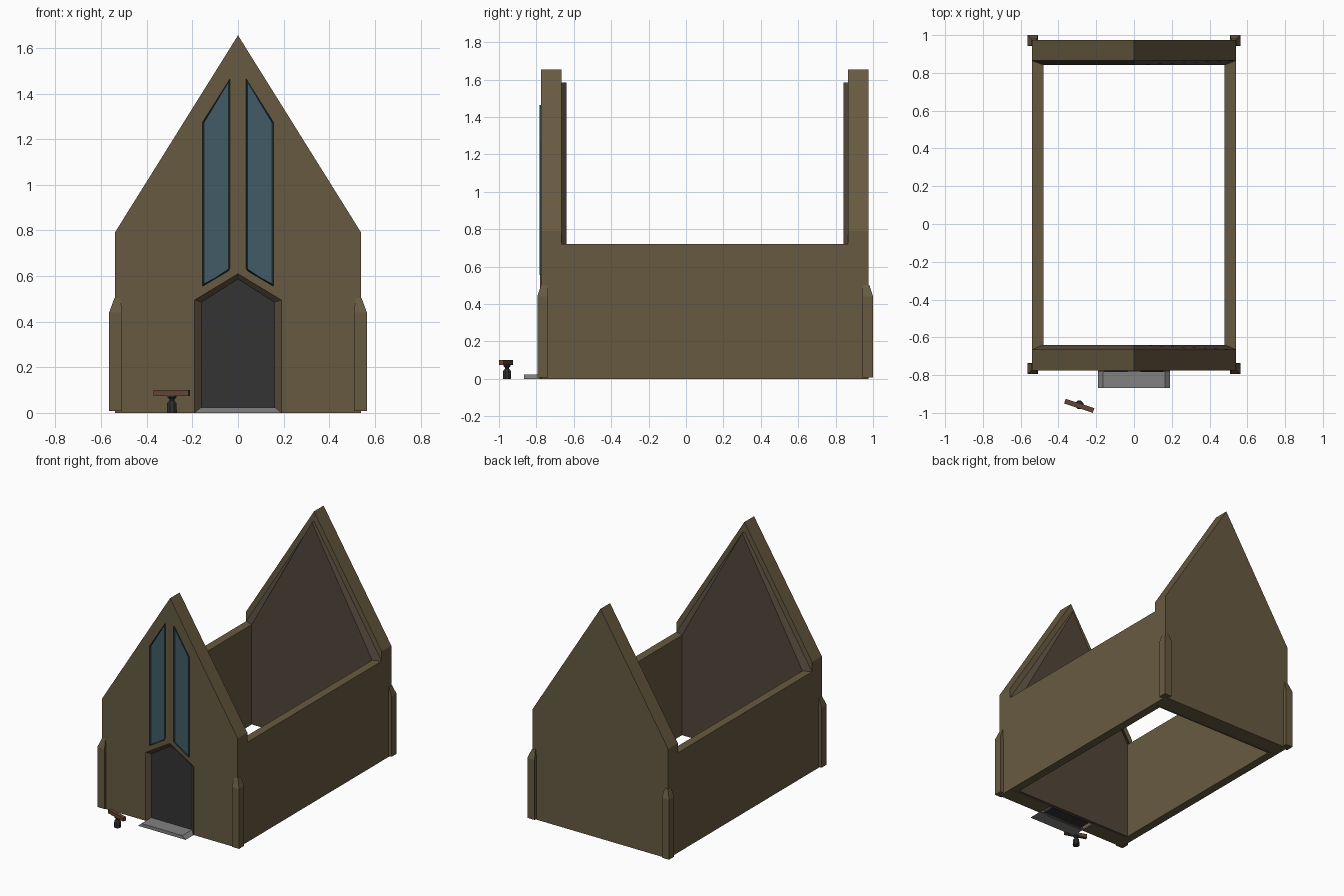
import bpy, bmesh
from math import sin, cos, pi, radians

if "Cube" in bpy.data.objects:
    bpy.data.objects.remove(bpy.data.objects["Cube"])

def material(name, rgb):
    m = bpy.data.materials.new(name)
    m.diffuse_color = (*rgb, 1)
    m.use_nodes = True
    m.node_tree.nodes["Principled BSDF"].inputs["Base Color"].default_value = m.diffuse_color
    return m

STONE = material("stone", (0.135, 0.102, 0.052))
LINING = material("dark_stone", (0.085, 0.062, 0.042))
TRIM = material("door_trim", (0.105, 0.075, 0.045))
DOOR = material("door", (0.033, 0.033, 0.033))
GLASS = material("glass", (0.052, 0.105, 0.13))
LEAD = material("window_frame", (0.02, 0.045, 0.055))
STEP = material("step_stone", (0.22, 0.22, 0.22))
WOOD = material("wood", (0.12, 0.06, 0.035))
IRON = material("iron", (0.03, 0.03, 0.03))

def loft(name, rings, mat, caps=True):
    """Join matching rings of points into a flat-faced skin."""
    bm = bmesh.new()
    loops = [[bm.verts.new(p) for p in ring] for ring in rings]
    n = len(loops[0])
    for a, b in zip(loops, loops[1:]):
        for i in range(n):
            j = (i + 1) % n
            bm.faces.new((a[i], a[j], b[j], b[i]))
    if caps:
        bm.faces.new(loops[0][::-1])
        bm.faces.new(loops[-1])
    bmesh.ops.recalc_face_normals(bm, faces=bm.faces)
    me = bpy.data.meshes.new(name)
    bm.to_mesh(me)
    bm.free()
    me.materials.append(mat)
    ob = bpy.data.objects.new(name, me)
    bpy.context.collection.objects.link(ob)
    return ob

def at_y(outline, y):
    return [(x, y, z) for x, z in outline]

def rect(x0, x1, y0, y1, z):
    return [(x0, y0, z), (x1, y0, z), (x1, y1, z), (x0, y1, z)]

def house(w, eave, apex):
    return [(-w, 0), (w, 0), (w, eave), (0, apex), (-w, eave)]

# Gable walls; the front one has a pointed doorway notch
doorway = [(-.19, 0), (-.19, .495), (0, .61), (.19, .495), (.19, 0)]
front = [(-.54, 0)] + doorway + [(.54, 0), (.54, .79), (0, 1.655), (-.54, .79)]
loft("front_gable", [at_y(front, -.775), at_y(front, -.665)], STONE)
back = house(.54, .79, 1.655)
loft("back_gable", [at_y(back, .865), at_y(back, .975)], STONE)

# Stepped linings inside both gables
wide, narrow = house(.54, .72, 1.585), house(.48, .72, 1.585)
for name, y0, y1 in (("front_lining", -.665, -.64), ("back_lining", .865, .842)):
    loft(name, [at_y(wide, y0), at_y(narrow, y1)], LINING)

# Side walls and corner buttresses with sloped caps
for s, side in ((-1, "left"), (1, "right")):
    loft(side + "_wall", [rect(s * .48, s * .54, -.665, .865, z) for z in (0, .72)], STONE)
    for end, out, top, inn, inn2 in (("front", -.795, -.775, -.737, -.74),
                                     ("back", 1.0, .98, .942, .945)):
        low = [rect(s * .508, s * .565, out, inn, z) for z in (.008, .44)]
        cap = rect(s * .515, s * .542, top, inn2, .503)
        loft(f"{end}_{side}_buttress", low + [cap], STONE)

# Door with bevelled surround
opening = [(-.16, 0), (-.16, .485), (0, .587), (.16, .485), (.16, 0)]
loft("door_surround", [at_y(doorway, -.765), at_y(doorway, -.78), at_y(opening, -.755)],
     TRIM, caps=False)
loft("door", [at_y(opening, -.755), at_y(opening, -.67)], DOOR)

# Doorstep with sloping ends
loft("doorstep", [rect(-.19, .19, -.867, -.757, 0), rect(-.163, .163, -.867, -.757, .024)], STEP)

# Pair of tall slanted windows: thin frame around a recessed pane
outer = [(.035, .635), (.155, .555), (.155, 1.275), (.035, 1.465)]
inner = [(.042, .622), (.149, .566), (.149, 1.272), (.042, 1.45)]
for s, side in ((-1, "left"), (1, "right")):
    o, i = ([(s * x, z) for x, z in pts] for pts in (outer, inner))
    loft(side + "_window_frame", [at_y(o, -.77), at_y(o, -.784), at_y(i, -.778)], LEAD, caps=False)
    loft(side + "_window_pane", [at_y(i, -.778), at_y(i, -.772)], GLASS)

# Small waisted post carrying a turned wooden bar
profile = [(.024, 0), (.022, .042), (.012, .055), (.012, .06), (.021, .068), (.021, .076)]
loft("post", [[(-.29 + r * cos(2 * pi * k / 8 + pi / 8), -.957 + r * sin(2 * pi * k / 8 + pi / 8), z)
               for k in range(8)] for r, z in profile], IRON)
bar = loft("bar", [rect(-.08, .08, -.013, .013, z) for z in (.074, .1)], WOOD)
bar.location = (-.29, -.9625, 0)
bar.rotation_euler.z = radians(-18)
